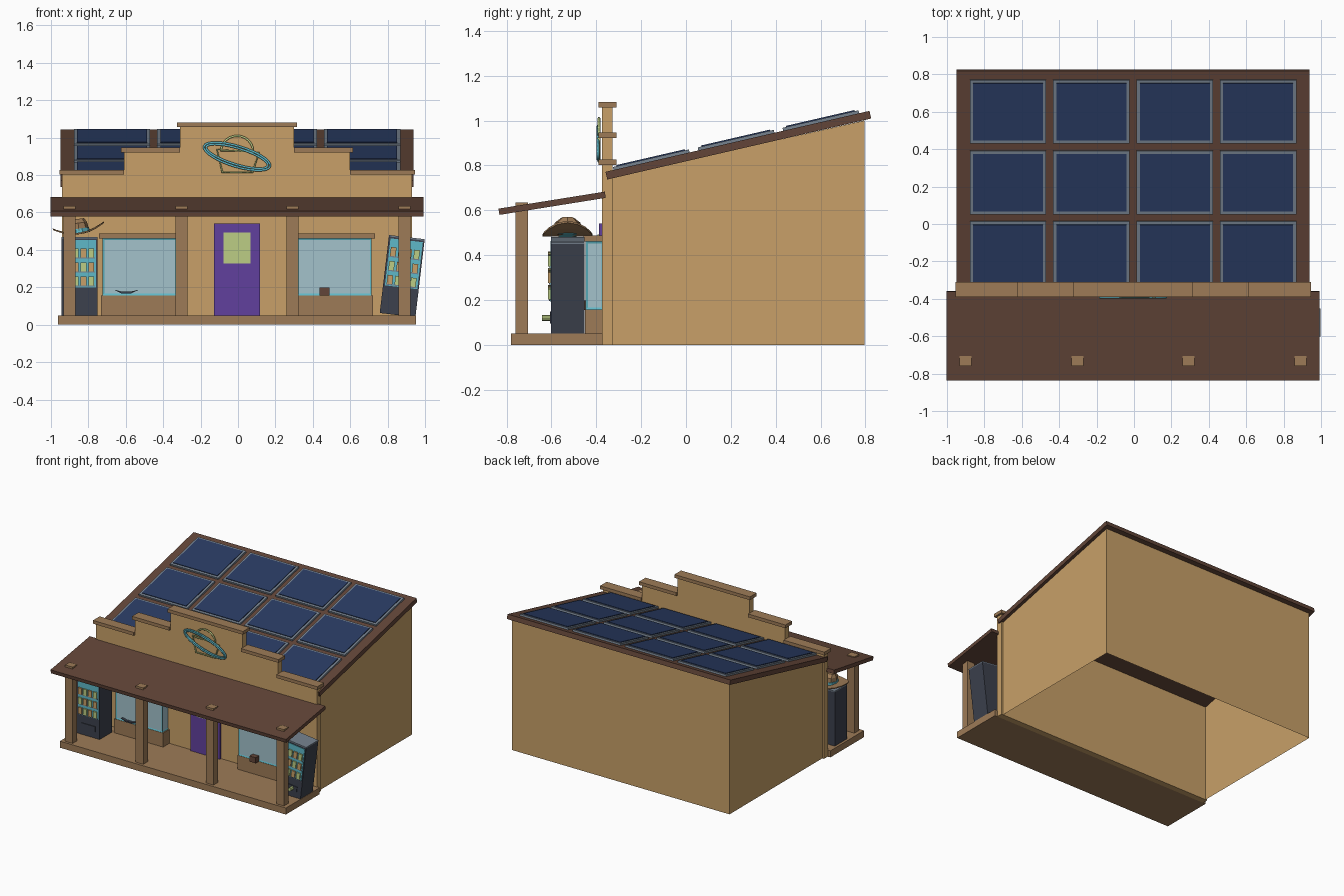
import bpy, bmesh, math
from mathutils import Matrix, Vector

cube = bpy.data.objects.get("Cube")
if cube:
    bpy.data.objects.remove(cube, do_unlink=True)


def material(name, r, g, b):
    lin = [((c / 255 + 0.055) / 1.055) ** 2.4 for c in (r, g, b)] + [1]
    m = bpy.data.materials.new(name)
    m.use_nodes = True
    m.diffuse_color = lin
    m.node_tree.nodes["Principled BSDF"].inputs["Base Color"].default_value = lin
    return m


TAN = material("wall_tan", 200, 160, 104)
TRIM = material("trim_wood", 157, 123, 87)
ROOF = material("roof_brown", 98, 69, 56)
PURPLE = material("door_purple", 97, 64, 158)
LIME = material("pale_lime", 188, 205, 133)
GLASS = material("glass_blue", 163, 194, 203)
TEAL = material("teal", 95, 185, 200)
DARK = material("charcoal", 60, 65, 77)
GREY = material("metal_grey", 118, 130, 143)
BLUE = material("solar_blue", 41, 59, 98)

CX = -0.005  # building centreline


def add(name, bm, mat, matrix=Matrix()):
    bmesh.ops.recalc_face_normals(bm, faces=bm.faces)
    me = bpy.data.meshes.new(name)
    bm.to_mesh(me)
    bm.free()
    me.materials.append(mat)
    ob = bpy.data.objects.new(name, me)
    ob.matrix_world = matrix
    bpy.context.collection.objects.link(ob)
    return ob


def box(name, x, y, z, mat, matrix=Matrix()):
    """Box from (low, high) ranges on each axis."""
    bm = bmesh.new()
    bmesh.ops.create_cube(bm, size=1)
    for v in bm.verts:
        v.co = [r[0] if c < 0 else r[1] for r, c in zip((x, y, z), v.co)]
    return add(name, bm, mat, matrix)


def prism(name, outline, axis, lo, hi, mat, open_bottom=False):
    """Extrude a 2D outline along x (outline y,z) or y (outline x,z)."""
    bm = bmesh.new()
    put = (lambda p, d: (d, *p)) if axis == "x" else (lambda p, d: (p[0], d, p[1]))
    face = bm.faces.new([bm.verts.new(put(p, lo)) for p in outline])
    ext = bmesh.ops.extrude_face_region(bm, geom=[face])
    for v in ext["geom"]:
        if isinstance(v, bmesh.types.BMVert):
            v.co["xyz".index(axis)] = hi
    if open_bottom:
        bmesh.ops.delete(bm, geom=[f for f in bm.faces if all(v.co.z < 0.01 for v in f.verts)], context="FACES_ONLY")
    return add(name, bm, mat)


def tube(name, points, radius, mat):
    """Closed neon tube through the points."""
    cu = bpy.data.curves.new(name, "CURVE")
    cu.dimensions = "3D"
    cu.bevel_depth = radius
    cu.bevel_resolution = 1
    sp = cu.splines.new("POLY")
    sp.points.add(len(points) - 1)
    for p, co in zip(sp.points, points):
        p.co = (*co, 1)
    sp.use_cyclic_u = True
    cu.materials.append(mat)
    ob = bpy.data.objects.new(name, cu)
    bpy.context.collection.objects.link(ob)


# Main building shell, open underneath
prism("building_walls", [(-0.33, 0), (0.795, 0), (0.795, 1.0), (-0.33, 0.745)], "x", CX - 0.92, CX + 0.92, TAN, True)

# Stepped facade with wooden caps
steps = [(0.935, 0.805), (0.605, 0.925), (0.305, 1.06)]
right_side = [(0.935, 0)]
for i, (w, h) in enumerate(steps):
    right_side.append((w, h))
    if i < 2:
        right_side.append((steps[i + 1][0], h))
outline = [(CX + w, h) for w, h in right_side] + [(CX - w, h) for w, h in reversed(right_side)]
prism("stepped_facade", outline, "y", -0.374, -0.327, TAN)
for i, (w, h) in enumerate(steps):
    inner = steps[i + 1][0] if i < 2 else 0
    for s in (-1, 1):
        a, b = sorted((CX + s * inner, CX + s * (w + 0.015)))
        box("facade_cap", (a, b), (-0.39, -0.31), (h - 0.003, h + 0.022), TRIM)

# Sloped roof and porch canopy
ROOF_M = Matrix.Translation((CX, 0.2335, 0.89)) @ Matrix.Rotation(math.atan(0.231), 4, "X")
box("main_roof", (-0.944, 0.944), (-0.604, 0.604), (-0.0175, 0.0175), ROOF, ROOF_M)
CANOPY_M = Matrix.Translation((CX, -0.597, 0.631)) @ Matrix.Rotation(math.atan(0.16), 4, "X")
box("porch_canopy", (-0.997, 0.997), (-0.24, 0.24), (-0.014, 0.014), ROOF, CANOPY_M)

# Solar panels, laid out in roof space
for col in range(4):
    for row in range(3):
        px = (col - 1.5) * 0.446
        py = (row - 1) * 0.388 - 0.005
        x, y = (px - 0.204, px + 0.204), (py - 0.174, py + 0.174)
        box("solar_frame", x, y, (0.0175, 0.031), GREY, ROOF_M)
        box("solar_cells", (x[0] + 0.017, x[1] - 0.017), (y[0] + 0.017, y[1] - 0.017), (0.0175, 0.036), BLUE, ROOF_M)

# Porch deck and posts
box("porch_deck", (CX - 0.957, CX + 0.957), (-0.78, -0.372), (0, 0.05), TRIM)
for px in (-0.895, -0.297, 0.297, 0.895):
    box("porch_post", (CX + px - 0.032, CX + px + 0.032), (-0.76, -0.705), (0.05, 0.634), TRIM)

# Door with pane
box("door", (CX - 0.123, CX + 0.123), (-0.389, -0.37), (0.05, 0.54), PURPLE)
box("door_pane", (CX - 0.073, CX + 0.073), (-0.394, -0.388), (0.327, 0.492), LIME)

# Bay windows
for s in (-1, 1):
    mid = CX + s * 0.521
    wide, glass = (mid - 0.207, mid + 0.207), (mid - 0.195, mid + 0.195)
    box("window_base", wide, (-0.45, -0.37), (0.05, 0.157), TRIM)
    box("window_header", (mid - 0.216, mid + 0.216), (-0.458, -0.37), (0.46, 0.487), TRIM)
    box("window_glass", glass, (-0.444, -0.37), (0.155, 0.462), GLASS)
    frame = box("window_frame", glass, (-0.444, -0.37), (0.16, 0.458), TEAL)
    wire = frame.modifiers.new("bars", "WIREFRAME")
    wire.thickness = 0.012

# Small things on the window sills
box("sill_box", (0.437, 0.489), (-0.485, -0.44), (0.155, 0.198), ROOF)
horns = [(-0.662, 0.187), (-0.625, 0.168), (-0.57, 0.168), (-0.53, 0.187), (-0.57, 0.178), (-0.625, 0.178)]
prism("sill_horns", horns, "y", -0.47, -0.45, DARK)


def vending_machine(m):
    """Machine centred on the origin, front towards -y."""
    box("machine_body", (-0.096, 0.096), (-0.074, 0.074), (-0.21, 0.202), DARK, m)
    box("machine_top", (-0.096, 0.096), (-0.074, 0.074), (0.202, 0.21), GREY, m)
    box("machine_display", (-0.086, 0.088), (-0.078, -0.07), (-0.06, 0.193), TEAL, m)
    box("machine_slot", (-0.06, 0.06), (-0.079, -0.07), (-0.16, -0.12), DARK, m)
    for row in range(3):
        z = -0.05 + row * 0.075
        box("machine_shelf", (-0.08, 0.082), (-0.083, -0.07), (z - 0.006, z), GREY, m)
        for col in range(4):
            x = (col - 1.5) * 0.042
            mat = LIME if (row + col) % 2 else TAN
            box("snack", (x - 0.015, x + 0.015), (-0.088, -0.07), (z, z + 0.048), mat, m)


vending_machine(Matrix.Translation((-0.847, -0.527, 0.26)))
TILTED = Matrix.Translation((0.878, -0.527, 0.26)) @ Matrix.Rotation(math.radians(6.8), 4, "Y")
vending_machine(TILTED)

# Drink sticking out of the tilted machine
bm = bmesh.new()
bmesh.ops.create_cone(bm, cap_ends=True, segments=8, radius1=0.013, radius2=0.013, depth=0.05)
add("dropped_drink", bm, LIME, Matrix.Translation((0.885, -0.617, 0.12)) @ Matrix.Rotation(math.pi / 2, 4, "X"))


# Wide-brimmed hat on the upright machine
def lofted(name, rings, mat, curl, matrix, n=16):
    """Loft elliptical rings (rx, ry, z); curl lifts the sides."""
    bm = bmesh.new()
    loops = []
    for rx, ry, z in rings:
        loop = []
        for i in range(n):
            a = math.tau * i / n
            x = rx * math.cos(a)
            loop.append(bm.verts.new((x, ry * math.sin(a), z + curl * x * x)))
        loops.append(loop)
    for a, b in zip(loops, loops[1:]):
        for i in range(n):
            j = (i + 1) % n
            bm.faces.new((a[i], a[j], b[j], b[i]))
    bm.faces.new(loops[0])
    bm.faces.new(loops[-1])
    return add(name, bm, mat, matrix)


HAT_M = Matrix.Translation((-0.847, -0.528, 0.484)) @ Matrix.Rotation(math.radians(-8), 4, "Y")
lofted("hat_brim", [(0.06, 0.06, 0), (0.1, 0.09, 0), (0.138, 0.112, 0), (0.138, 0.112, 0.008), (0.1, 0.09, 0.008), (0.06, 0.06, 0.008)],
       TRIM, 2.2, HAT_M)
lofted("hat_band", [(0.057, 0.068, 0.004), (0.055, 0.066, 0.03)], TEAL, 0, HAT_M, 10)
lofted("hat_crown", [(0.054, 0.065, 0.02), (0.048, 0.058, 0.06), (0.036, 0.03, 0.082)], TRIM, 0, HAT_M, 8)

# Neon sign: domed bowl with a tilted ring
SIGN_Y = -0.388
dome = [(CX + 0.085 * math.cos(a), SIGN_Y, 0.93 + 0.08 * math.sin(a)) for a in [math.pi * i / 12 for i in range(13)]]
tube("sign_dome", dome, 0.006, LIME)
bowl = [(-0.112, 0.937), (0.112, 0.92), (0.078, 0.816), (-0.084, 0.816)]
tube("sign_bowl", [(x, SIGN_Y, z) for x, z in bowl], 0.006, LIME)
spin = Matrix.Rotation(math.radians(17), 3, "Y")
for rx, rz in ((0.185, 0.055), (0.172, 0.043)):
    ring = [spin @ Vector((rx * math.cos(a), 0, rz * math.sin(a))) for a in [math.tau * i / 28 for i in range(28)]]
    tube("sign_ring", [p + Vector((CX, SIGN_Y - 0.004, 0.9)) for p in ring], 0.006, TEAL)
